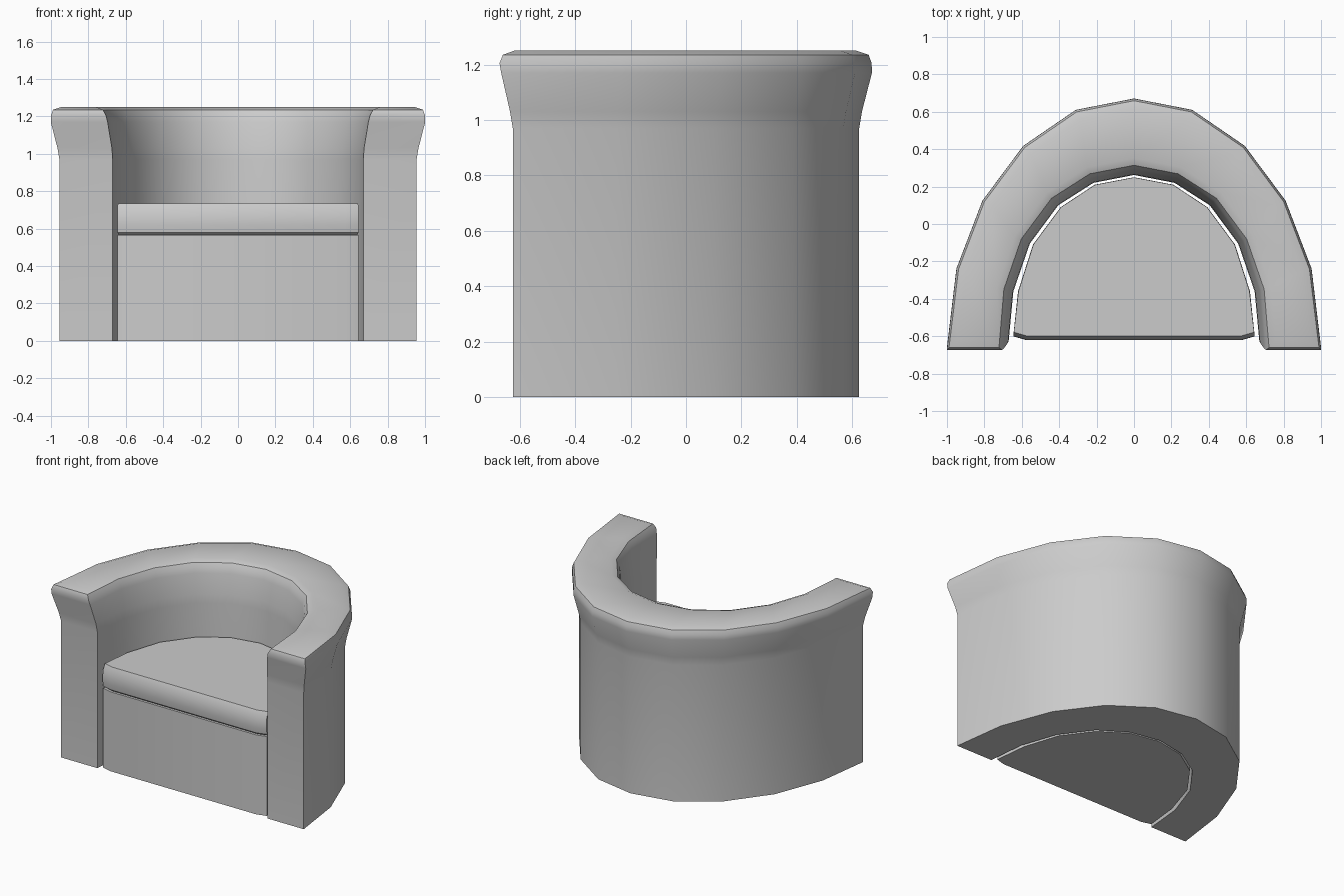
import bpy, bmesh
from mathutils import Vector

if "Cube" in bpy.data.objects:
    bpy.data.objects.remove(bpy.data.objects["Cube"])


def mirrored(half):
    """Half path (right front -> back centre) extended to the left side."""
    return [Vector(p) for p in half] + [Vector((-x, y)) for x, y in reversed(half[:-1])]


def offset(path, d, front=0.0):
    """Push an open path outwards by d; move its two ends forward by front."""
    out = []
    for i, p in enumerate(path):
        t = path[min(i + 1, len(path) - 1)] - path[max(i - 1, 0)]
        q = p + Vector((t.y, -t.x)).normalized() * d
        if i in (0, len(path) - 1):
            q = Vector((p.x + (d if p.x > 0 else -d), p.y - front))
        out.append(q)
    return out


def loft(name, loops, strip_caps, angle):
    """Skin a stack of closed loops of 3D points."""
    bm = bmesh.new()
    rings = [[bm.verts.new(p) for p in loop] for loop in loops]
    n = len(rings[0])
    for a, b in zip(rings, rings[1:]):
        for i in range(n):
            j = (i + 1) % n
            bm.faces.new((a[i], a[j], b[j], b[i]))
    for r in (rings[0], rings[-1]):
        if strip_caps:
            for i in range(n // 2 - 1):
                bm.faces.new((r[i], r[i + 1], r[n - 2 - i], r[n - 1 - i]))
        else:
            bm.faces.new(r)
    bmesh.ops.recalc_face_normals(bm, faces=bm.faces)
    me = bpy.data.meshes.new(name)
    bm.to_mesh(me)
    bm.free()
    ob = bpy.data.objects.new(name, me)
    bpy.context.collection.objects.link(ob)
    bpy.ops.object.select_all(action='DESELECT')
    ob.select_set(True)
    bpy.context.view_layer.objects.active = ob
    bpy.ops.object.shade_smooth_by_angle(angle=angle)
    return ob


# Wrap-around back and arms, flaring outwards at the top
outer = mirrored([(.955, -.625), (.905, -.25), (.77, .103), (.56, .385), (.293, .568), (0, .625)])
inner = mirrored([(.67, -.625), (.645, -.36), (.557, -.105), (.405, .1), (.217, .22), (0, .262)])
# (z, outer flare, inner flare, forward flare)
levels = [(0, 0, 0, 0), (.97, 0, 0, 0), (1.03, .01, .004, .01), (1.17, .046, .027, .042),
          (1.205, .045, .036, .048), (1.235, .034, .052, .036), (1.25, -.01, .09, -.005)]
loops = []
for z, fo, fi, ff in levels:
    ring = offset(outer, fo, ff) + list(reversed(offset(inner, fi, ff)))
    loops.append([(p.x, p.y, z) for p in ring])
loft("back_and_arms", loops, True, 0.7)

# Seat outline, with small chamfers at the front corners
seat = mirrored([(.575, -.615), (.645, -.595), (.62, -.36), (.54, -.11),
                 (.392, .09), (.21, .21), (0, .25)])


def seat_loops(rows):
    """rows of (z, side inset, front inset)"""
    return [[(p.x * (1 - s), p.y * (1 - s) + (f if p.y < -.5 else 0), z) for p in seat]
            for z, s, f in rows]


# Seat base and cushion
loft("seat_base", seat_loops([(0, 0, 0), (.565, 0, 0)]), False, 0.5)
loft("seat_cushion", seat_loops([(.565, .012, .01), (.58, 0, 0), (.62, 0, -.006),
                                 (.69, 0, -.004), (.735, .004, .014)]), False, 0.6)
